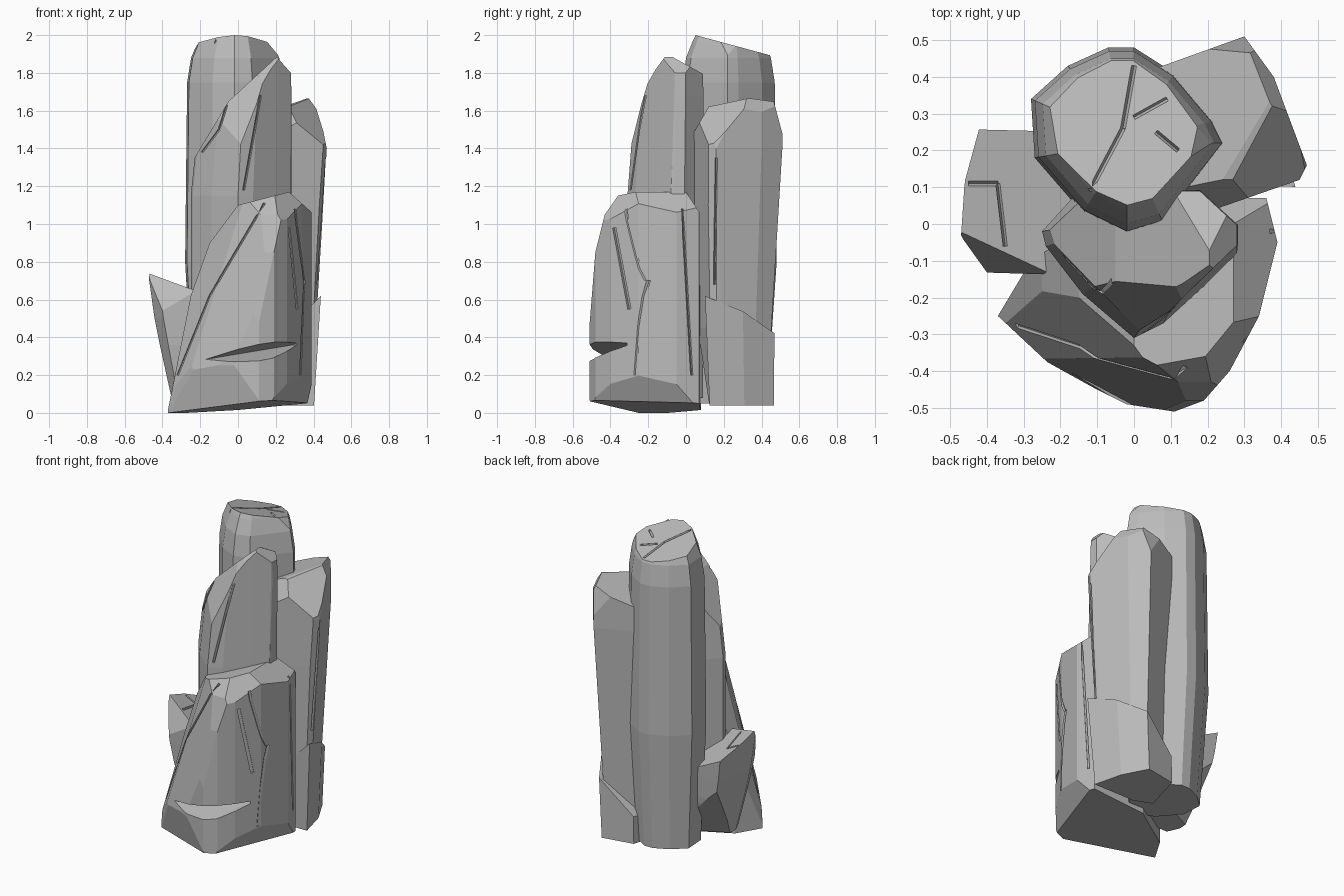
import bpy
import bmesh
from mathutils import Vector
from mathutils.bvhtree import BVHTree

UNIT = 0.01  # all sizes below are in hundredths

if "Cube" in bpy.data.objects:
    bpy.data.objects.remove(bpy.data.objects["Cube"], do_unlink=True)

stone = bpy.data.materials.new("stone grey")
stone.use_nodes = True
GREY = (0.5, 0.5, 0.5, 1)
stone.diffuse_color = GREY
stone.node_tree.nodes["Principled BSDF"].inputs["Base Color"].default_value = GREY


def make_object(name, bm):
    bmesh.ops.recalc_face_normals(bm, faces=bm.faces)
    mesh = bpy.data.meshes.new(name)
    bm.to_mesh(mesh)
    bm.free()
    mesh.materials.append(stone)
    obj = bpy.data.objects.new(name, mesh)
    bpy.context.collection.objects.link(obj)
    return obj


def hull(points):
    bm = bmesh.new()
    for p in points:
        bm.verts.new(Vector(p) * UNIT)
    result = bmesh.ops.convex_hull(bm, input=bm.verts)
    loose = set(result["geom_interior"]) | set(result["geom_unused"])
    bmesh.ops.delete(bm, geom=[g for g in loose if isinstance(g, bmesh.types.BMVert)])
    return bm


def rock(name, plan, levels, chips):
    """Stack scaled copies of the plan, then strike off flat chips (point, normal)."""
    cx = (min(p[0] for p in plan) + max(p[0] for p in plan)) / 2
    cy = (min(p[1] for p in plan) + max(p[1] for p in plan)) / 2
    points = [(cx + (x - cx) * s + dx, cy + (y - cy) * s + dy, z)
              for z, s, dx, dy in levels for x, y in plan]
    bm = hull(points)
    for point, normal in chips:
        geom = bm.verts[:] + bm.edges[:] + bm.faces[:]
        bmesh.ops.bisect_plane(bm, geom=geom, dist=1e-5, plane_co=Vector(point) * UNIT,
                               plane_no=Vector(normal).normalized(), clear_outer=True)
        rim = [e for e in bm.edges if e.is_boundary]
        if rim:
            bmesh.ops.holes_fill(bm, edges=rim, sides=0)
    bmesh.ops.remove_doubles(bm, verts=bm.verts, dist=0.002)
    bmesh.ops.dissolve_limit(bm, angle_limit=0.02, verts=bm.verts, edges=bm.edges)
    return make_object(name, bm)


def carve(obj, bm):
    cutter = make_object("cutter", bm)
    cutter.hide_render = True
    mod = obj.modifiers.new("carve", "BOOLEAN")
    mod.operation, mod.solver, mod.object = "DIFFERENCE", "EXACT", cutter
    bpy.context.view_layer.update()
    graph = bpy.context.evaluated_depsgraph_get()
    carved = bpy.data.meshes.new_from_object(obj.evaluated_get(graph))
    obj.modifiers.clear()
    if len(carved.polygons) > 5:
        obj.data = carved
    bpy.data.objects.remove(cutter, do_unlink=True)


def crack(obj, look, start, end, width=0.7, steps=7):
    """Cut a thin groove where a straight stroke, seen along look, meets the rock."""
    look, start, end = Vector(look), Vector(start), Vector(end)
    tree = BVHTree.FromPolygons([v.co for v in obj.data.vertices],
                                [p.vertices[:] for p in obj.data.polygons])
    side = (end - start).cross(look).normalized() * width * UNIT
    deep = look * 1.6 * UNIT
    bm, rings = bmesh.new(), []
    for i in range(steps):
        hit = tree.ray_cast(start.lerp(end, i / (steps - 1)) * UNIT - look * 3, look)[0]
        if hit:
            rings.append([bm.verts.new(hit + o) for o in (side, deep, -side, -deep)])
    if len(rings) < 2:
        bm.free()
        return
    for a, b in zip(rings, rings[1:]):
        for i in range(4):
            j = (i + 1) % 4
            bm.faces.new((a[i], a[j], b[j], b[i]))
    bm.faces.new(rings[0])
    bm.faces.new(rings[-1])
    carve(obj, bm)


DOWN, BACK, WEST = (0, 0, -1), (0, 1, 0), (-1, 0, 0)

# Tall rounded pillar at the back
tall = rock("tall_pillar",
            [(-28, 34), (-18, 43), (-7, 48), (0, 48), (11, 41), (22, 28), (25, 22),
             (18, 13), (8, 0), (-2, -3), (-14, 3), (-27, 18)],
            [(5, .84, 0, -1), (80, 1, 0, 0), (175, .96, 0, 0), (188, .88, 0, 0),
             (197, .74, 0, 0), (204, .6, 0, 0)],
            [((0, 5, 200), (0, .27, 1)), ((15, 0, 197), (11, 0, 9))])
for a, b in [((-12, 9), (-3, 26)), ((-3, 26), (0, 43)), ((0, 29), (9, 34)), ((6, 25), (12, 20))]:
    crack(tall, DOWN, (*a, 0), (*b, 0))

# Pointed pillar in the middle
middle = rock("middle_pillar",
              [(-25, -2), (-24, -6), (-14, -19), (0, -31), (8, -27), (20, -16),
               (28, -8), (28, -2), (16, 9), (-15, 9)],
              [(8, 1, 0, 0), (115, 1, 0, 0), (168, .86, 4, 3), (195, .84, 4, 3)],
              [((-20, 0, 140), (-25, 0, 15)), ((-5, 0, 165), (-23, 0, 25)),
               ((20, 0, 189), (9, 0, 8)), ((0, -24, 168), (0, -14, 8)),
               ((0, -16, 182), (0, -8, 6)), ((0, -10, 190), (0, 10, 18)),
               ((15, -18, 182), (-.37, -.74, .33))])
crack(middle, BACK, (-19, 0, 138), (-10, 0, 150))
crack(middle, BACK, (-10, 0, 150), (-6, 0, 163))
crack(middle, BACK, (3, 0, 118), (12, 0, 168))

# Broad rock in front, with sloping left shoulder, tilted base and undercut foot
front = rock("front_rock",
             [(-37, -25), (-22, -39), (-2, -49), (11, -51), (19, -48), (26, -40),
              (34, -25), (39, -5), (36, 7), (0, 8), (-28, -10)],
             [(-5, 1, 0, 0), (118, 1, 0, 0)],
             [((-37, -25, 0), (.095, -.06, -1)),
              ((-37, -25, 0), (-.48, -.95, -.24)), ((18, -49, 7), (.8, -.3, -.44)),
              ((-35, 0, 12), (-5, 0, 1)), ((-25, 0, 62), (-28, 0, 10)),
              ((-15, 0, 90), (-20, 0, 15)), ((0, 0, 110), (-7, 0, 27)),
              ((27, 0, 117), (9, 0, 10)), ((0, -50, 60), (0, -25, 2)),
              ((0, -48, 85), (0, -20, 5)), ((0, -43, 105), (0, -10, 7)),
              ((0, 2, 114), (0, 6, 4)), ((-22, -39, 20), (-.5, -.85, .16)),
              ((-15, -20, 90), (-1.14, -.76, .36)), ((28, -30, 112), (.7, -.7, .6))])
# Ledge notch low on the front
carve(front, hull([(-19, -41, 28), (12, -60, 25), (34, -40, 35), (12, -60, 38),
                   (34, -40, 39), (-10, -40, 30), (12, -44, 32), (29, -27, 36)]))
for a, b in [((-32, 20), (-15, 62)), ((-15, 62), (14, 111)), ((30, 108), (35, 70)), ((35, 70), (33, 20))]:
    crack(front, BACK, (a[0], 0, a[1]), (b[0], 0, b[1]))
crack(front, WEST, (0, -38, 98), (0, -30, 55), 1.2)
crack(front, WEST, (0, -2, 108), (0, 3, 20))

# Leaning slab on the right, tapering to its foot
slab = rock("right_slab",
            [(30, 51), (25, 49), (5, 42), (12, 6), (22, 4), (45, 12), (47, 16), (38, 40)],
            [(5, .65, -2, 0), (45, .82, -2, -2), (110, .95, -1, -1), (140, 1, 0, 0), (172, 1, 0, 0)],
            [((47, 0, 140), (1, 0, .2)), ((43, 0, 160), (7, 0, 5)),
             ((38, 0, 167), (-.35, 0, 1)), ((0, 40, 168), (0, -.21, 1)),
             ((0, 51, 148), (0, 15, 4)), ((0, 5, 150), (0, -12, 7)),
             ((41, 33, 160), (.9, .43, .55)), ((28, 11, 160), (1.1, -.8, 1))])
crack(slab, WEST, (0, 15, 68), (0, 16, 135))

# Low block at the foot of the slab
rock("foot_block",
     [(44, 10), (39, 30), (30, 47), (8, 43), (0, 15), (12, 10)],
     [(4, .92, -2, 1), (64, 1, 0, 0)],
     [((44, 10, 62), (-.98, .14, 1))])

# Small splayed rock on the left
small = rock("left_small_rock",
             [(-47, -3), (-42, -14), (-20, -14), (-15, 26), (-43, 26), (-46, 12)],
             [(8, .7, 7, 0), (36, .9, 4, 0), (50, .95, 2, 0), (70, 1, 0, 0), (85, 1, 0, 0)],
             [((-47, -3, 74), (.5, .28, 1)), ((-43, 24, 45), (-.4, .8, -.5)),
              ((-47, -3, 72), (-.3, -1, .45))])
crack(small, DOWN, (-45, 11, 0), (-37, 11, 0))
crack(small, DOWN, (-37, 11, 0), (-35, -6, 0))
